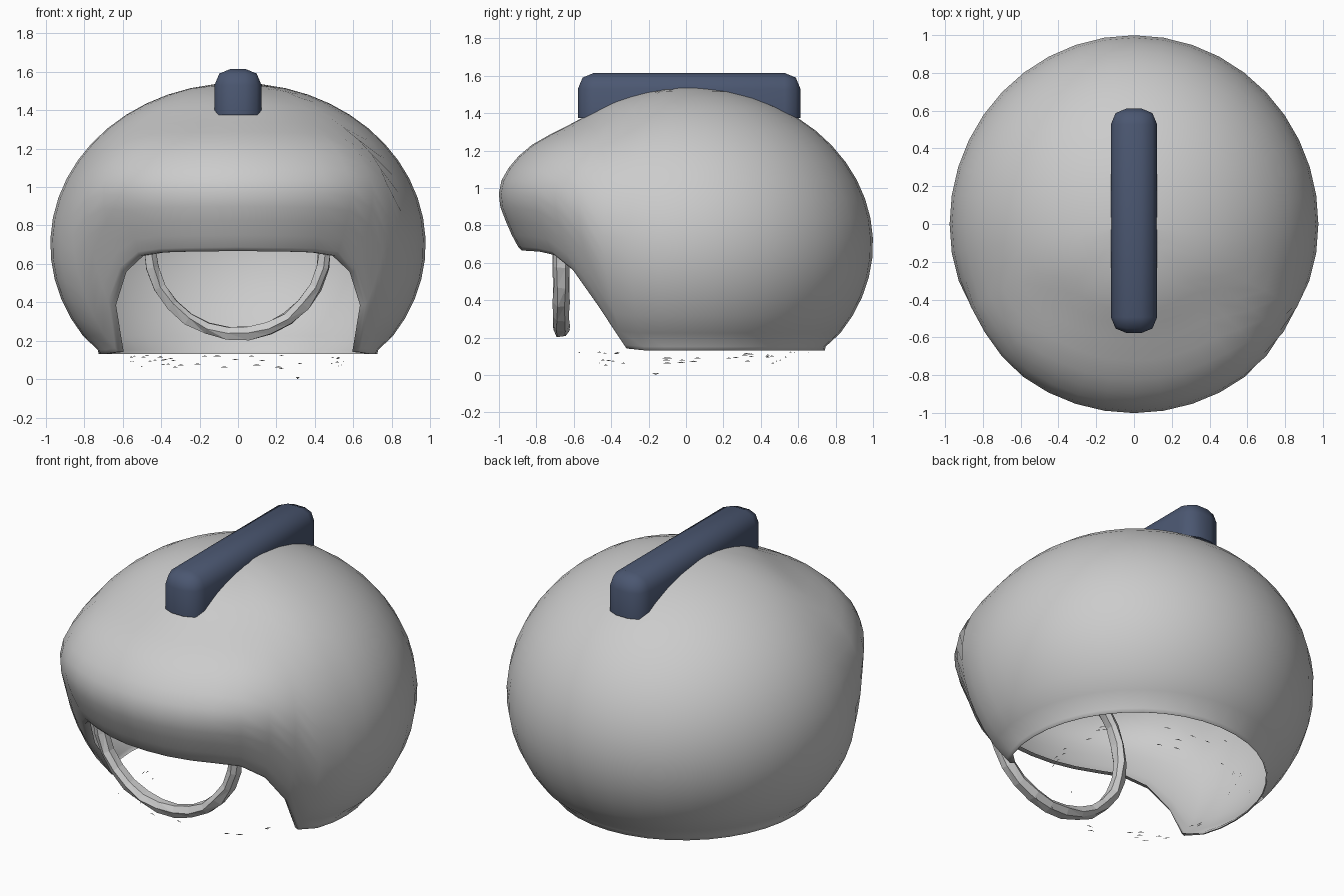
import bpy, bmesh, math, random
from mathutils import Vector

if "Cube" in bpy.data.objects:
    bpy.data.objects.remove(bpy.data.objects["Cube"])

random.seed(4)


def finish(name, bm, smooth=True):
    bmesh.ops.recalc_face_normals(bm, faces=bm.faces)
    me = bpy.data.meshes.new(name)
    bm.to_mesh(me)
    bm.free()
    for p in me.polygons:
        p.use_smooth = smooth
    ob = bpy.data.objects.new(name, me)
    bpy.context.collection.objects.link(ob)
    return ob


def interp(pts, v):
    if v <= pts[0][0]:
        return pts[0][1]
    for (a, fa), (b, fb) in zip(pts, pts[1:]):
        if v <= b:
            return fa + (fb - fa) * (v - a) / (b - a)
    return pts[-1][1]


# Helmet shell: ellipsoid whose front is blended into a brim profile
CZ, RX, RY, RZ = 0.70, 0.977, 1.0, 0.842
BRIM = [(0.10, .62), (0.40, .77), (0.69, .905), (0.80, .955), (0.915, .999), (0.995, 1.002),
        (1.06, .98), (1.12, .94), (1.21, .86), (1.29, .72), (1.36, .58), (1.42, .475),
        (1.465, .384), (1.50, .28), (1.525, .18), (1.54, 0)]
EDGE = [(0, .675), (25, .67), (33, .66), (39, .64), (43, .60), (48, .52), (53, .42),
        (58, .29), (63, .15), (66, .14)]


def shell_point(theta, z):
    # theta is measured in degrees from the front
    a = math.radians(theta)
    s = math.sqrt(max(0, 1 - ((z - CZ) / RZ) ** 2))
    dx, dy = math.sin(a), -math.cos(a)
    r = s / math.hypot(dx / RX, dy / RY)
    off = abs((theta + 180) % 360 - 180)
    t = min(1, max(0, (78 - off) / 45))
    w = t * t * (3 - 2 * t)
    r += (interp(BRIM, z) - r) * w
    return Vector((r * dx, r * dy, z))


SEGS, ROWS = 40, 18
bm = bmesh.new()
top = bm.verts.new((0, 0, CZ + RZ))
cols = []
for i in range(SEGS):
    th = 360 * i / SEGS
    off = abs((th + 180) % 360 - 180)
    end = math.acos((interp(EDGE, off) - CZ) / RZ)
    col = [shell_point(th, CZ + RZ * math.cos(end * j / ROWS)) for j in range(1, ROWS + 1)]
    # rolled lip along the face opening
    lip = 0.05 if off < 68 else 0.012
    edge = col[-1]
    inward = Vector((edge.x, edge.y, 0)).normalized() * -lip
    col[-1] = edge + Vector((0, 0, 0.012))
    col += [edge + inward * 0.35 - Vector((0, 0, 0.008)), edge + inward - Vector((0, 0, 0.008))]
    cols.append([bm.verts.new(p) for p in col])
for i in range(SEGS):
    a, b = cols[i], cols[(i + 1) % SEGS]
    bm.faces.new((top, a[0], b[0]))
    for j in range(len(a) - 1):
        bm.faces.new((a[j], a[j + 1], b[j + 1], b[j]))
finish("helmet_shell", bm)

# Crest bar on top: soft rounded block, tighter edges underneath
bm = bmesh.new()
bmesh.ops.create_cube(bm, size=1)
for v in bm.verts:
    v.co = Vector((v.co.x * 0.245, 0.017 + v.co.y * 1.19, 1.495 + v.co.z * 0.24))
low = [e for e in bm.edges if max(v.co.z for v in e.verts) < 1.5]
high = [e for e in bm.edges if e not in low]
bmesh.ops.bevel(bm, geom=high, offset=0.085, segments=2, profile=0.5, affect='EDGES')
bar = finish("crest_bar", bm)
bpy.context.view_layer.objects.active = bar
bar.select_set(True)
bpy.ops.object.shade_smooth_by_angle(angle=math.radians(60))
mat = bpy.data.materials.new("navy_blue")
mat.diffuse_color = (0.07, 0.095, 0.165, 1)
mat.use_nodes = True
mat.node_tree.nodes["Principled BSDF"].inputs["Base Color"].default_value = mat.diffuse_color
bar.data.materials.append(mat)

# Chin strap: faceted ring whose lower half hangs below the brim
bm = bmesh.new()
rings = []
N, SIDES = 26, 6
for i in range(N):
    a = 2 * math.pi * i / N
    ring = []
    for k in range(SIDES):
        b = 2 * math.pi * k / SIDES + 0.5
        r = 0.455 + 0.036 * math.cos(b) + random.uniform(-.006, .006)
        ring.append(bm.verts.new((r * math.cos(a),
                                  -0.667 + 0.043 * math.sin(b) + random.uniform(-.004, .004),
                                  0.69 + r * math.sin(a))))
    rings.append(ring)
for i in range(N):
    p, q = rings[i], rings[(i + 1) % N]
    for k in range(SIDES):
        m = (k + 1) % SIDES
        bm.faces.new((p[k], p[m], q[m]))
        bm.faces.new((p[k], q[m], q[k]))
finish("chin_strap", bm, smooth=False)

# Loose trim slivers scattered just under the bottom rim
bm = bmesh.new()
for i in range(40):
    a = random.uniform(0, 2 * math.pi)
    z = 0.01 if i == 0 else random.uniform(0.05, 0.12)
    r = 0.35 if i == 0 else 0.35 + 0.35 * (z / 0.13) * random.uniform(0.7, 1)
    c = Vector((r * math.sin(a), r * math.cos(a), z))
    t = Vector((math.cos(a), -math.sin(a), 0)) * 0.02
    bm.faces.new([bm.verts.new(c + t), bm.verts.new(c - t),
                  bm.verts.new(c + Vector((0, 0, -0.01 if i == 0 else 0.006)))])
finish("rim_trim_slivers", bm, smooth=False)
